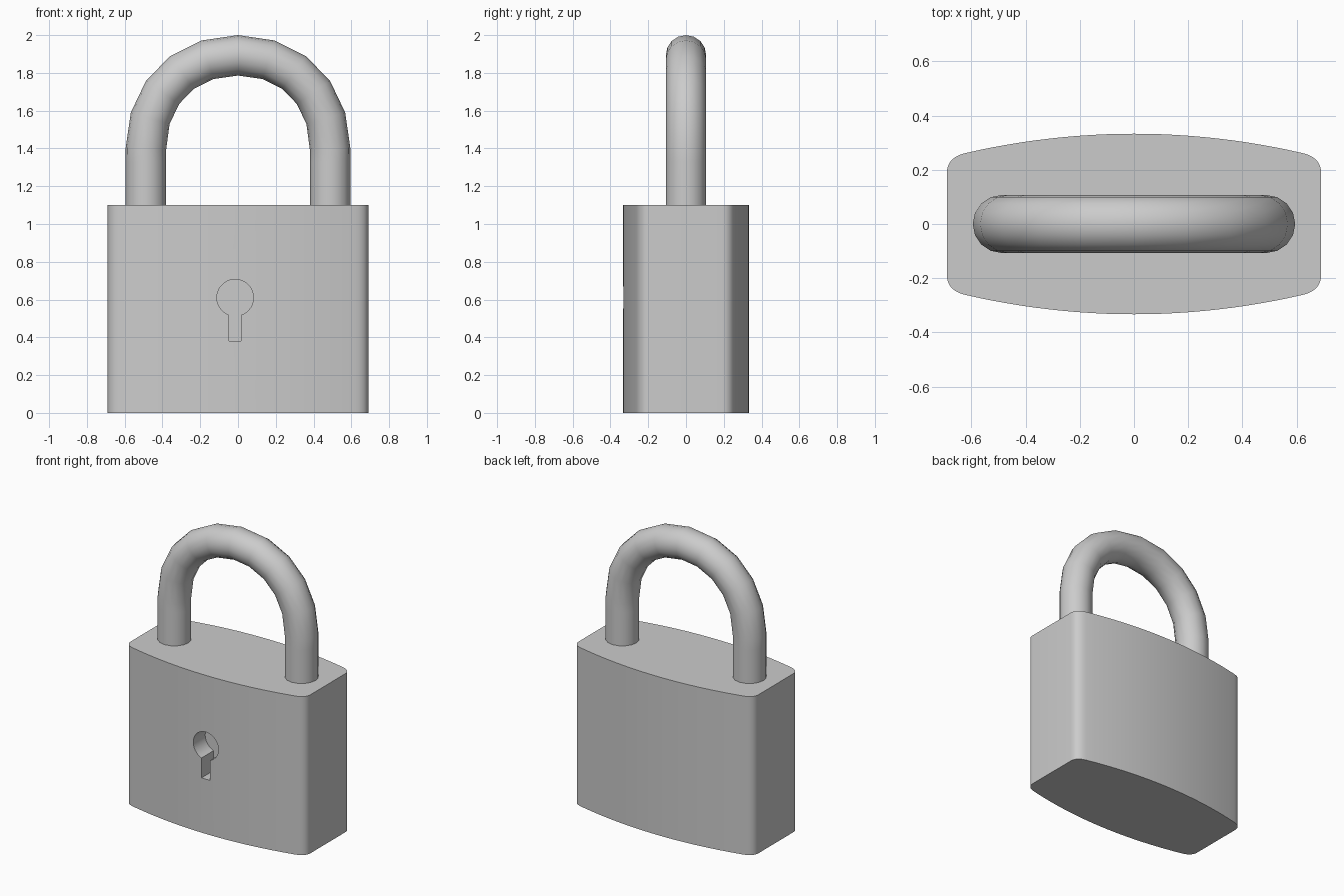
import bpy, bmesh, math
from mathutils import Vector

cube = bpy.data.objects.get("Cube")
if cube:
    bpy.data.objects.remove(cube, do_unlink=True)

GREY = (0.6, 0.6, 0.6, 1)
steel = bpy.data.materials.new("grey_metal")
steel.use_nodes = True
steel.diffuse_color = GREY
steel.node_tree.nodes["Principled BSDF"].inputs["Base Color"].default_value = GREY


def prism(name, outline, sweep):
    """Extrude a closed outline of 3D points along a vector."""
    bm = bmesh.new()
    base = bm.faces.new([bm.verts.new(p) for p in outline])
    ext = bmesh.ops.extrude_face_region(bm, geom=[base])
    moved = [v for v in ext["geom"] if isinstance(v, bmesh.types.BMVert)]
    bmesh.ops.translate(bm, verts=moved, vec=sweep)
    bmesh.ops.recalc_face_normals(bm, faces=bm.faces)
    mesh = bpy.data.meshes.new(name)
    bm.to_mesh(mesh)
    bm.free()
    mesh.materials.append(steel)
    obj = bpy.data.objects.new(name, mesh)
    bpy.context.collection.objects.link(obj)
    return obj


def activate(obj):
    bpy.ops.object.select_all(action='DESELECT')
    obj.select_set(True)
    bpy.context.view_layer.objects.active = obj


# Body outline: flat ends, rounded corners, bulging front and back
END, FLAT, SHOULDER, BULGE, SAG = 0.69, 0.19, 0.62, 0.333, 0.071
a, b, c = Vector((END, FLAT)), Vector((END, 0.246)), Vector((SHOULDER, BULGE - SAG))
corner = [a.lerp(b, t).lerp(b.lerp(c, t), t) for t in (i / 8 for i in range(8))]
STEPS = 12
bow = [Vector((SHOULDER * (1 - i / STEPS), BULGE - SAG * (1 - i / STEPS) ** 2))
       for i in range(STEPS + 1)]
quarter = corner + bow
back = quarter + [Vector((-p.x, p.y)) for p in reversed(quarter[:-1])]
outline = [(p.x, p.y, 0) for p in back] + [(-p.x, -p.y, 0) for p in back]
body = prism("lock_body", outline, (0, 0, 1.1))

# Keyhole: round hole with a slot, sunk into the front
KX, KZ, KR, SLOT = -0.015, 0.61, 0.097, 0.032
start = -math.pi / 2 + math.asin(SLOT / KR)
span = math.pi - 2 * start
hole = [(KX + KR * math.cos(start + span * i / 32), -0.5,
         KZ + KR * math.sin(start + span * i / 32)) for i in range(33)]
hole += [(KX - SLOT, -0.5, 0.38), (KX + SLOT, -0.5, 0.38)]
cutter = prism("keyhole_cutter", hole, (0, 0.3, 0))
cutter.hide_render = True
cut = body.modifiers.new("keyhole", 'BOOLEAN')
cut.operation, cut.solver, cut.object = 'DIFFERENCE', 'EXACT', cutter
activate(body)
bpy.ops.object.modifier_apply(modifier=cut.name)
bpy.data.objects.remove(cutter, do_unlink=True)
bpy.ops.object.shade_smooth_by_angle(angle=math.radians(30))

# Shackle: round bar bent into an arch over two straight legs
LEG, SPRING, TOP, BAR, PULL = 0.488, 1.395, 1.893, 0.107, 0.59
curve = bpy.data.curves.new("shackle", 'CURVE')
curve.dimensions = '3D'
curve.resolution_u = 5
curve.bevel_depth, curve.bevel_resolution = BAR, 6
curve.use_fill_caps = True
spline = curve.splines.new('BEZIER')
spline.bezier_points.add(4)
rise, reach = Vector((0, 0, (TOP - SPRING) * PULL)), Vector((LEG * PULL, 0, 0))
leg = Vector((0, 0, 0.1))
path = [((-LEG, 0, 1.05), leg, leg), ((-LEG, 0, SPRING), leg, rise),
        ((0, 0, TOP), reach, reach),
        ((LEG, 0, SPRING), -rise, -leg), ((LEG, 0, 1.05), -leg, -leg)]
for pt, (co, before, after) in zip(spline.bezier_points, path):
    pt.handle_left_type = pt.handle_right_type = 'FREE'
    pt.co = co
    pt.handle_left, pt.handle_right = pt.co - before, pt.co + after
curve.materials.append(steel)
shackle = bpy.data.objects.new("shackle", curve)
bpy.context.collection.objects.link(shackle)
activate(shackle)
bpy.ops.object.convert(target='MESH')
bpy.ops.object.shade_smooth_by_angle(angle=math.radians(40))
